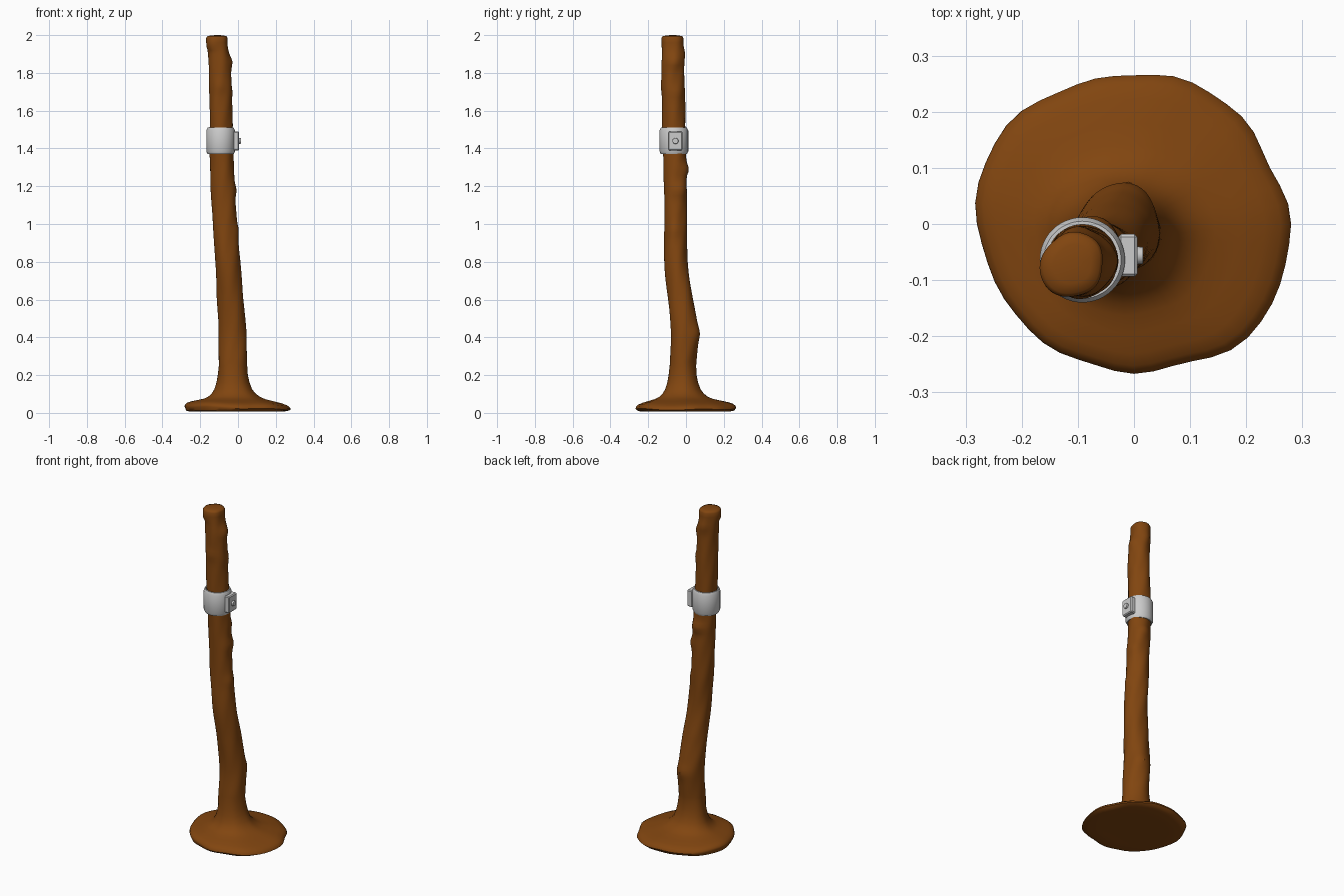
import bpy, bmesh
from math import sin, cos, pi, exp, radians
from mathutils import Vector, Matrix

old = bpy.data.objects.get("Cube")
if old:
    bpy.data.objects.remove(old)


def material(name, rgb):
    m = bpy.data.materials.new(name)
    m.use_nodes = True
    m.diffuse_color = (*rgb, 1)
    m.node_tree.nodes["Principled BSDF"].inputs["Base Color"].default_value = (*rgb, 1)
    return m


brown = material("brown bark", (0.22, 0.06, 0.005))
grey = material("grey metal", (0.6, 0.6, 0.6))


def finish(bm, name, mat, angle):
    bmesh.ops.recalc_face_normals(bm, faces=bm.faces)
    me = bpy.data.meshes.new(name)
    bm.to_mesh(me)
    bm.free()
    ob = bpy.data.objects.new(name, me)
    bpy.context.collection.objects.link(ob)
    me.materials.append(mat)
    bpy.ops.object.select_all(action="DESELECT")
    bpy.context.view_layer.objects.active = ob
    ob.select_set(True)
    bpy.ops.object.shade_smooth_by_angle(angle=radians(angle))
    return ob


def loft(bm, rings, closed=False):
    """Skin a list of point rings; cap the ends or join them into a loop."""
    vs = [[bm.verts.new(p) for p in ring] for ring in rings]
    n = len(vs[0])
    for a, b in zip(vs, vs[1:] + (vs[:1] if closed else [])):
        for i in range(n):
            j = (i + 1) % n
            bm.faces.new((a[i], a[j], b[j], b[i]))
    if not closed:
        bm.faces.new(vs[0][::-1])
        bm.faces.new(vs[-1])


def spline(a, b, c, d, t):
    return (b * 2 + (c - a) * t + (a * 2 - b * 5 + c * 4 - d) * t * t
            + (b * 3 - a - c * 3 + d) * t ** 3) * 0.5


# Trunk stations: height, centre x, centre y, radius x, radius y
stations = [Vector(s) for s in (
    (0.0, -0.028, -0.018, 0.075, 0.07), (0.25, -0.028, -0.018, 0.075, 0.07),
    (0.42, -0.028, -0.008, 0.073, 0.072), (0.6, -0.04, -0.028, 0.07, 0.066),
    (0.8, -0.055, -0.053, 0.066, 0.062), (1.0, -0.07, -0.055, 0.064, 0.06),
    (1.3, -0.084, -0.058, 0.063, 0.06), (1.5, -0.09, -0.064, 0.061, 0.062),
    (1.8, -0.095, -0.07, 0.058, 0.06), (1.96, -0.107, -0.07, 0.053, 0.056))]

# Knots: height, direction in degrees, size, spread in height
knots = [(1.18, 20, 0.012, 0.035), (1.29, 80, 0.014, 0.03), (0.42, 75, 0.01, 0.04),
         (0.97, 0, 0.006, 0.03), (1.86, 10, 0.015, 0.035), (1.7, 20, 0.006, 0.03),
         (1.73, -90, 0.005, 0.03), (1.9, 90, 0.007, 0.03), (1.95, 218, 0.016, 0.02)]
SEG = 48
ANGLES = [2 * pi * i / SEG for i in range(SEG)]


def trunk_point(s, a):
    z, cx, cy, rx, ry = s
    bump = 0.0015 * sin(3 * a + 9 * z) + 0.001 * sin(5 * a - 23 * z)
    for kz, deg, size, spread in knots:
        bump += size * exp(-((z - kz) / spread) ** 2) * exp(4 * (cos(a - radians(deg)) - 1))
    return Vector((cx + (rx + bump) * cos(a), cy + (ry + bump) * sin(a), z))


# Foot outline: radius at even steps around the rim
rim = [0.28, 0.264, 0.27, 0.272, 0.267, 0.268, 0.283, 0.288,
       0.28, 0.267, 0.267, 0.262, 0.265, 0.266, 0.288, 0.28]


def foot_point(f, z, a):
    k = a / (2 * pi) * len(rim)
    i = int(k)
    r = spline(*(rim[(i + o) % len(rim)] for o in (-1, 0, 1, 2)), k - i)
    r += 0.002 * sin(11 * a)
    edge = Vector((r * cos(a), r * sin(a), 0))
    p = trunk_point(stations[0], a).lerp(edge, f)
    # The rim droops on one side and ripples a little
    p.z = z + (f * f * (-0.008 * cos(a) + 0.003 * sin(5 * a)) if z > 0.015 else 0)
    return p


foot_profile = [(0.5, 0.008), (0.84, 0.007), (0.95, 0.012), (1.0, 0.025), (0.985, 0.035),
                (0.92, 0.046), (0.8, 0.055), (0.6, 0.065), (0.42, 0.074), (0.3, 0.085),
                (0.2, 0.102), (0.12, 0.125), (0.06, 0.16), (0.02, 0.2)]
rings = [[foot_point(f, z, a) for a in ANGLES] for f, z in foot_profile]

# Stem rings follow the bent stations
for i in range(1, len(stations) - 1):
    a, b, c = stations[i - 1:i + 2]
    d = stations[min(i + 2, len(stations) - 1)]
    steps = max(4, int((c[0] - b[0]) / 0.02))
    for k in range(steps):
        t = k / steps
        s = spline(a, b, c, d, t)
        s[0] = b[0] + (c[0] - b[0]) * t
        rings.append([trunk_point(s, ang) for ang in ANGLES])

# Rounded, broken top
top = [trunk_point(stations[-1], ang) for ang in ANGLES]
heart = Vector((-0.107, -0.07, 1.96))
for shrink, lift in ((1, 0), (1, 0.025), (0.9, 0.034), (0.6, 0.038), (0.2, 0.04)):
    rings.append([heart.lerp(p, shrink) + Vector((0, 0, lift)) for p in top])

bm = bmesh.new()
loft(bm, rings)
finish(bm, "trunk_and_foot", brown, 50)

# Short broken twig low on the back
bm = bmesh.new()
tilt = Matrix.Translation((-0.01, 0.055, 0.39)) @ Matrix.Rotation(radians(-20), 4, "X")
bmesh.ops.create_cone(bm, cap_ends=True, segments=12, radius1=0.016, radius2=0.009,
                      depth=0.07, matrix=tilt)
finish(bm, "twig_stub", brown, 50)

# Metal collar: chamfered ring section turned around the stem
collar = Vector((-0.092, -0.064, 0))
section = [(0.063, 1.37), (0.069, 1.37), (0.076, 1.385), (0.076, 1.495), (0.069, 1.51), (0.063, 1.51)]
bm = bmesh.new()
loft(bm, [[collar + Vector((r * cos(a), r * sin(a), z)) for a in ANGLES]
          for r, z in section], closed=True)
finish(bm, "collar", grey, 25)

# Clasp plate with bevelled edges
bm = bmesh.new()
bmesh.ops.create_cube(bm, size=1, matrix=Matrix.Translation((-0.011, -0.056, 1.44))
                      @ Matrix.Diagonal((0.034, 0.076, 0.1, 1)))
bmesh.ops.bevel(bm, geom=bm.edges[:], offset=0.005, segments=1, affect="EDGES")
finish(bm, "clasp", grey, 25)

# Round button on the clasp
bm = bmesh.new()
bmesh.ops.create_cone(bm, cap_ends=True, segments=20, radius1=0.017, radius2=0.015, depth=0.02,
                      matrix=Matrix.Translation((0.006, -0.056, 1.44)) @ Matrix.Rotation(pi / 2, 4, "Y"))
finish(bm, "button", grey, 25)
